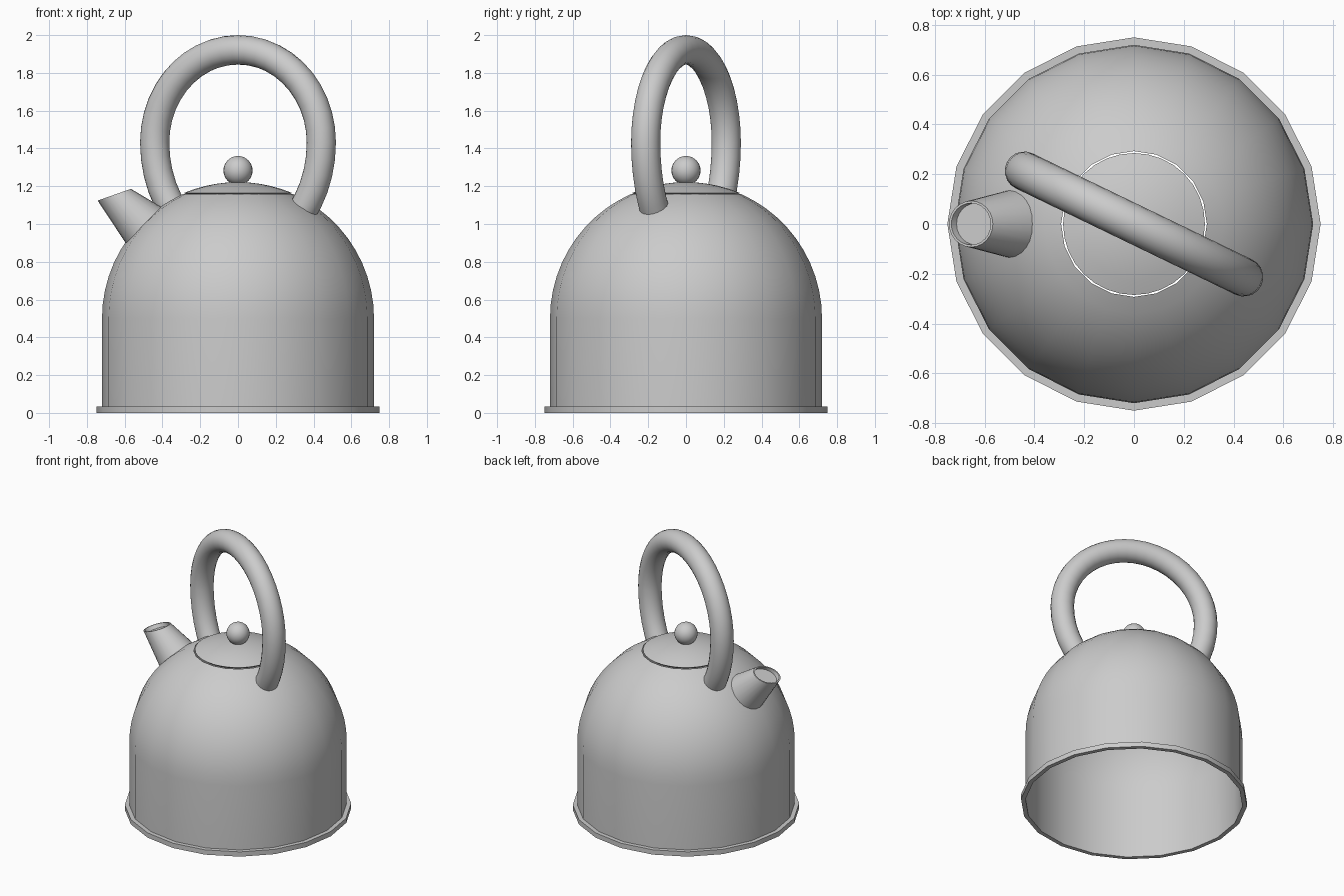
import bpy
import bmesh
from math import sin, cos, pi, radians, sqrt
from mathutils import Vector, Matrix

cube = bpy.data.objects.get("Cube")
if cube:
    bpy.data.objects.remove(cube, do_unlink=True)

# Single brushed metal colour
METAL = (0.6, 0.6, 0.6, 1.0)
metal = bpy.data.materials.new("grey_metal")
metal.use_nodes = True
metal.diffuse_color = METAL
for node in metal.node_tree.nodes:
    if node.type == 'BSDF_PRINCIPLED':
        node.inputs["Base Color"].default_value = METAL


def finish(name, bm, angle=35):
    """Turn a bmesh into a shaded object with the metal material."""
    bmesh.ops.remove_doubles(bm, verts=bm.verts, dist=1e-5)
    bmesh.ops.recalc_face_normals(bm, faces=bm.faces)
    mesh = bpy.data.meshes.new(name)
    bm.to_mesh(mesh)
    bm.free()
    mesh.materials.append(metal)
    obj = bpy.data.objects.new(name, mesh)
    bpy.context.collection.objects.link(obj)
    bpy.ops.object.select_all(action='DESELECT')
    obj.select_set(True)
    bpy.context.view_layer.objects.active = obj
    bpy.ops.object.shade_smooth_by_angle(angle=radians(angle))
    return obj


def ring(center, u, v, n):
    """Closed loop of points around a centre, spanned by two radius vectors."""
    return [center + u * cos(2 * pi * i / n) + v * sin(2 * pi * i / n) for i in range(n)]


def loft(name, rings, cap_start=False, cap_end=False, loop=False):
    """Skin a series of rings with quads."""
    bm = bmesh.new()
    loops = [[bm.verts.new(p) for p in r] for r in rings]
    pairs = list(zip(loops, loops[1:]))
    if loop:
        pairs.append((loops[-1], loops[0]))
    for a, b in pairs:
        n = len(a)
        for i in range(n):
            j = (i + 1) % n
            bm.faces.new((a[i], a[j], b[j], b[i]))
    if cap_start:
        bm.faces.new(loops[0])
    if cap_end:
        bm.faces.new(loops[-1])
    return finish(name, bm)


def lathe(name, profile, n, **caps):
    """Revolve (radius, height) points around the vertical axis."""
    return loft(name, [ring(Vector((0, 0, z)), Vector((r, 0, 0)), Vector((0, r, 0)), n)
                       for r, z in profile], **caps)


# Body: open-bottomed straight wall rising into a hemispherical dome
R, SHOULDER, SIDES = 0.72, 0.5, 20
dome = [(R * cos(radians(a)), SHOULDER + R * sin(radians(a))) for a in range(0, 70, 6)]
lathe("body", [(R, 0.0)] + dome, SIDES)

# Base rim: flat faceted band around the foot
lathe("base_rim", [(R, 0), (0.75, 0), (0.75, 0.035), (R, 0.035)], SIDES, loop=True)

# Lid: shallow cap with a thin bevelled lip
LID_R, LID_Z, LID_RISE = 0.285, 1.165, 0.057
cap = [(LID_R * t, LID_Z + LID_RISE * (1 - t * t)) for t in (1, 0.8, 0.6, 0.4, 0.2, 0.05)]
lathe("lid", [(0.265, 1.15)] + cap, 32, cap_start=True, cap_end=True)

# Lid knob
bm = bmesh.new()
bmesh.ops.create_uvsphere(bm, u_segments=24, v_segments=16, radius=0.077,
                          matrix=Matrix.Translation((0, 0, 1.283)))
finish("lid_knob", bm)

# Handle: round tube over a circular arch with longer, straighter legs
TUBE, ARCH_R, ARCH_Z, LEG = 0.078, 0.49, 1.432, 0.57
turn = Matrix.Rotation(radians(-25.8), 3, 'Z')
handle_rings = []
STEPS = 32
for k in range(STEPS + 1):
    a = radians(-41 + 262 * k / STEPS)
    h = ARCH_R if sin(a) > 0 else LEG
    center = Vector((ARCH_R * cos(a), 0, ARCH_Z + h * sin(a)))
    tangent = Vector((-ARCH_R * sin(a), 0, h * cos(a))).normalized()
    side = Vector((0, 1, 0))
    out = side.cross(tangent)
    handle_rings.append([turn @ p for p in ring(center, out * TUBE, side * TUBE, 20)])
loft("handle", handle_rings, cap_start=True, cap_end=True)

# Spout: tapered cone leaning out of the dome, slanted mouth with a recess
d = sqrt(0.5)
axis = Vector((-d, 0, d))
across = Vector((d, 0, d))
side = Vector((0, 1, 0))
foot = Vector((-0.495, 0, 0.99))
mouth = Vector((-0.655, 0, 1.155))
slant = Vector((0.088, 0, 0.031))
floor = mouth - axis * 0.03
loft("spout", [
    ring(foot - axis * 0.04, across * 0.143, side * 0.143, 24),
    ring(foot, across * 0.136, side * 0.136, 24),
    ring(mouth, slant, side * 0.093, 24),
    ring(mouth, slant * 0.9, side * 0.084, 24),
    ring(floor, slant * 0.9, side * 0.084, 24),
], cap_end=True)
